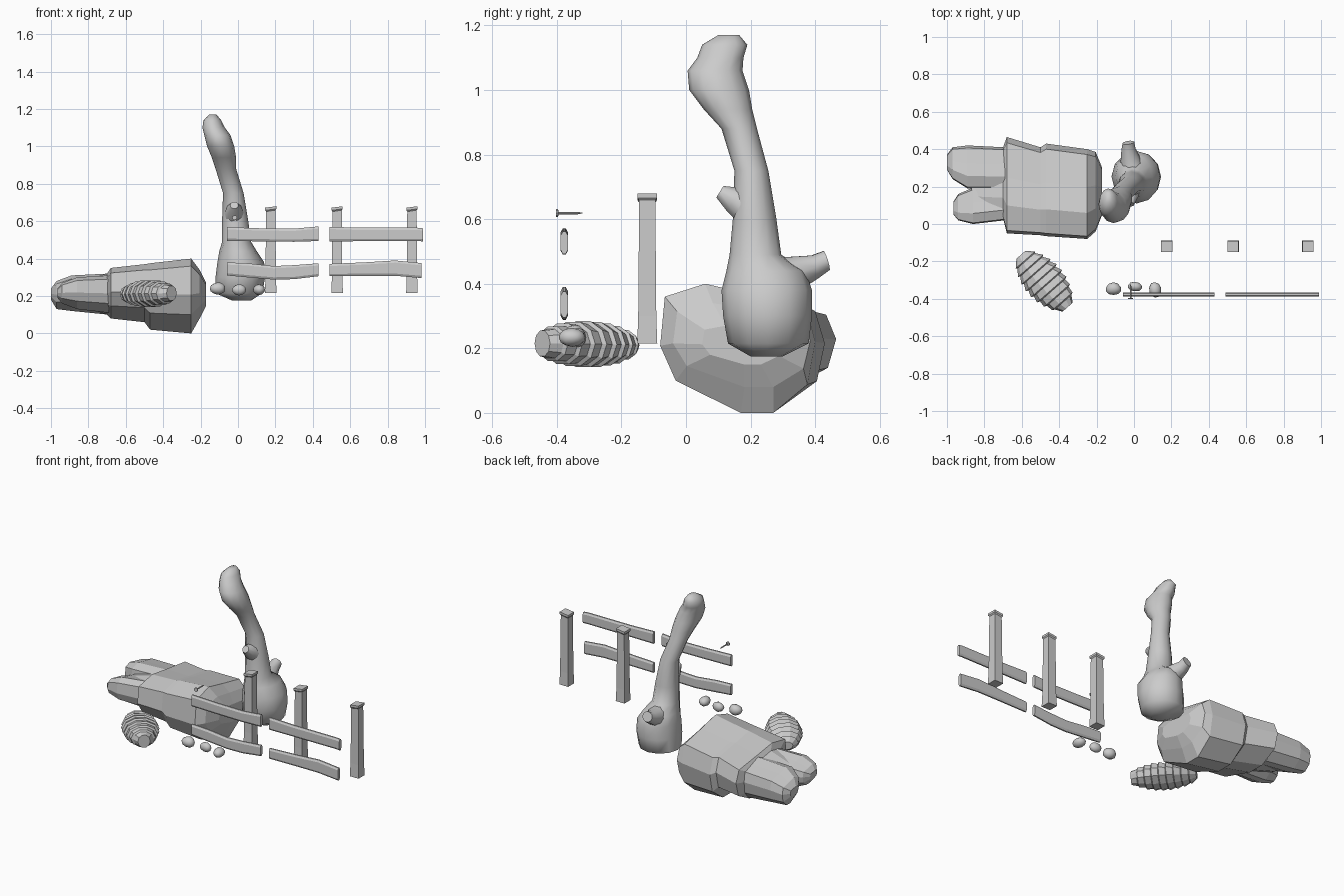
import bpy, bmesh, math
from mathutils import Vector

if "Cube" in bpy.data.objects:
    bpy.data.objects.remove(bpy.data.objects["Cube"])


def loft(bm, rings):
    """Skin a list of equal-length closed rings and cap both ends."""
    rows = [[bm.verts.new(p) for p in r] for r in rings]
    n = len(rows[0])
    for a, b in zip(rows, rows[1:]):
        for i in range(n):
            j = (i + 1) % n
            bm.faces.new((a[i], a[j], b[j], b[i]))
    bm.faces.new(rows[0])
    bm.faces.new(rows[-1])


def finish(name, bm, smooth=None):
    bmesh.ops.recalc_face_normals(bm, faces=bm.faces)
    me = bpy.data.meshes.new(name)
    bm.to_mesh(me)
    bm.free()
    ob = bpy.data.objects.new(name, me)
    bpy.context.collection.objects.link(ob)
    if smooth:
        bpy.ops.object.select_all(action='DESELECT')
        ob.select_set(True)
        bpy.context.view_layer.objects.active = ob
        bpy.ops.object.shade_smooth_by_angle(angle=math.radians(smooth))
    return ob


def oval(c, u, v, n):
    c, u, v = Vector(c), Vector(u), Vector(v)
    return [c + u * math.cos(2 * math.pi * i / n) + v * math.sin(2 * math.pi * i / n)
            for i in range(n)]


def tube(bm, path, n=10):
    """Round tube through (point, radius) pairs, straight frame."""
    d = (Vector(path[-1][0]) - Vector(path[0][0])).normalized()
    u = d.cross(Vector((0, 0, 1))).normalized()
    v = d.cross(u)
    loft(bm, [oval(p, u * r, v * r, n) for p, r in path])


# Large boulder: one faceted cross-section fitted to boxes along x
profile = [(0, .52), (.03, .9), (.29, 1), (.58, .92), (.94, .83),
           (1, .55), (.95, .22), (.73, 0), (.52, 0), (.1, .25)]


def slab(bm, sections):
    loft(bm, [[(x, y0 + (y1 - y0) * p, z0 + (z1 - z0) * q) for p, q in profile]
              for x, y0, y1, z0, z1 in sections])


bm = bmesh.new()
slab(bm, [(-.87, .07, .34, .16, .27), (-.70, .03, .41, .10, .32),
          (-.68, -.05, .465, .08, .35), (-.50, -.06, .41, .06, .37),
          (-.47, -.065, .43, .02, .375), (-.25, -.08, .40, 0, .40),
          (-.205, -.04, .385, .08, .34), (-.17, .05, .30, .15, .27)])
slab(bm, [(-.69, .02, .21, .11, .31), (-.86, 0, .195, .13, .30),
          (-.94, .02, .16, .16, .27), (-.965, .05, .12, .19, .24)])
slab(bm, [(-.69, .19, .41, .10, .32), (-.89, .19, .42, .12, .31),
          (-.97, .24, .41, .13, .28), (-1, .29, .37, .18, .24)])
finish("boulder", bm)

# Small ridged rock: saw-tooth rings along a diagonal axis
bm = bmesh.new()
start, end = Vector((-.605, -.165, .21)), Vector((-.355, -.445, .215))
side = Vector((.75, .66, 0)).normalized()
steps = 9
rings = []
for i in range(steps):
    for f, k in ((0, .9), (.85, 1.04)):
        t = (i + f) / (steps - .15)
        w = .035 + .072 * math.sin(math.pi * min(max(t, 0), 1)) ** .7
        h = .028 + .044 * math.sin(math.pi * min(max(t * .95, 0), 1)) ** .7
        rings.append(oval(start.lerp(end, t), side * w * k, Vector((0, 0, h * k)), 10))
loft(bm, rings)
finish("ridged_rock", bm)

# Broken tree trunk: horizontal ovals (z, x0, x1, y0, y1) plus stubs
bm = bmesh.new()
loft(bm, [oval(((x0 + x1) / 2, (y0 + y1) / 2, z), ((x1 - x0) / 2, 0, 0),
               (0, (y1 - y0) / 2, 0), 12)
          for z, x0, x1, y0, y1 in [
              (.175, -.03, .07, .20, .30), (.215, -.12, .13, .13, .38),
              (.30, -.12, .145, .115, .39), (.38, -.11, .14, .11, .39),
              (.44, -.10, .10, .125, .37), (.49, -.085, .07, .135, .295),
              (.60, -.085, .055, .145, .28), (.75, -.08, .03, .15, .255),
              (.88, -.12, -.01, .11, .22), (.94, -.14, -.01, .055, .205),
              (1.00, -.165, -.02, .01, .195), (1.06, -.18, -.04, .005, .175),
              (1.10, -.19, -.07, .035, .178), (1.14, -.185, -.09, .05, .19),
              (1.17, -.155, -.115, .10, .165)]])
tube(bm, [((0, .24, .41), .075), ((-.015, .33, .43), .058),
          ((-.03, .40, .453), .038), ((-.03, .435, .472), .032)])
tube(bm, [((-.02, .21, .62), .06), ((-.02, .15, .66), .045), ((-.02, .105, .685), .022)])
finish("tree_trunk", bm, 60)

# Fence posts: tapered square columns with a small flared top
for i, x in enumerate((.175, .53, .93)):
    bm = bmesh.new()
    loft(bm, [[(x + sx * r, -.12 + sy * r, z + (sx * .004 if z > .6 else 0))
               for sx, sy in ((-1, -1), (1, -1), (1, 1), (-1, 1))]
              for z, r in ((.215, .031), (.30, .028), (.655, .025), (.662, .03), (.676, .03))])
    finish(f"fence_post_{i + 1}", bm)

# Fence rails: chamfered planks following (x, bottom, top)
rails = {
    "upper_left_rail": [(-.06, .495, .568), (.12, .492, .562), (.30, .49, .56), (.43, .494, .572)],
    "lower_left_rail": [(-.06, .31, .38), (.05, .30, .375), (.19, .288, .36), (.30, .29, .365), (.43, .306, .375)],
    "upper_right_rail": [(.49, .492, .57), (.65, .493, .565), (.96, .494, .565), (.99, .492, .562)],
    "lower_right_rail": [(.49, .306, .372), (.68, .308, .38), (.84, .308, .39), (.98, .296, .376)],
}
for name, pts in rails.items():
    bm = bmesh.new()
    loft(bm, [[(x, -.377 + y * .011, z) for y, z in
               ((-.4, b), (.4, b), (1, b + .012), (1, t - .012),
                (.4, t), (-.4, t), (-1, t - .012), (-1, b + .012))]
              for x, b, t in pts])
    finish(name, bm)

# Nail pointing backwards
bm = bmesh.new()
loft(bm, [oval((-.018, y, .619), (r, 0, 0), (0, 0, r), 10)
          for y, r in ((-.402, .013), (-.396, .013), (-.395, .004), (-.335, .004), (-.32, .001))])
finish("nail", bm, 30)

# Pebbles
for i, (loc, size) in enumerate([((-.11, -.347, .24), (.042, .034, .033)),
                                 ((.005, -.335, .233), (.04, .026, .029)),
                                 ((.113, -.352, .234), (.034, .042, .028))]):
    bm = bmesh.new()
    bmesh.ops.create_icosphere(bm, subdivisions=2, radius=1)
    for v in bm.verts:
        k = 1 + .06 * math.sin(3 * v.co.x + 2 * v.co.y + i)
        v.co = Vector([loc[a] + v.co[a] * size[a] * k for a in range(3)])
    finish(f"pebble_{i + 1}", bm, 60)
